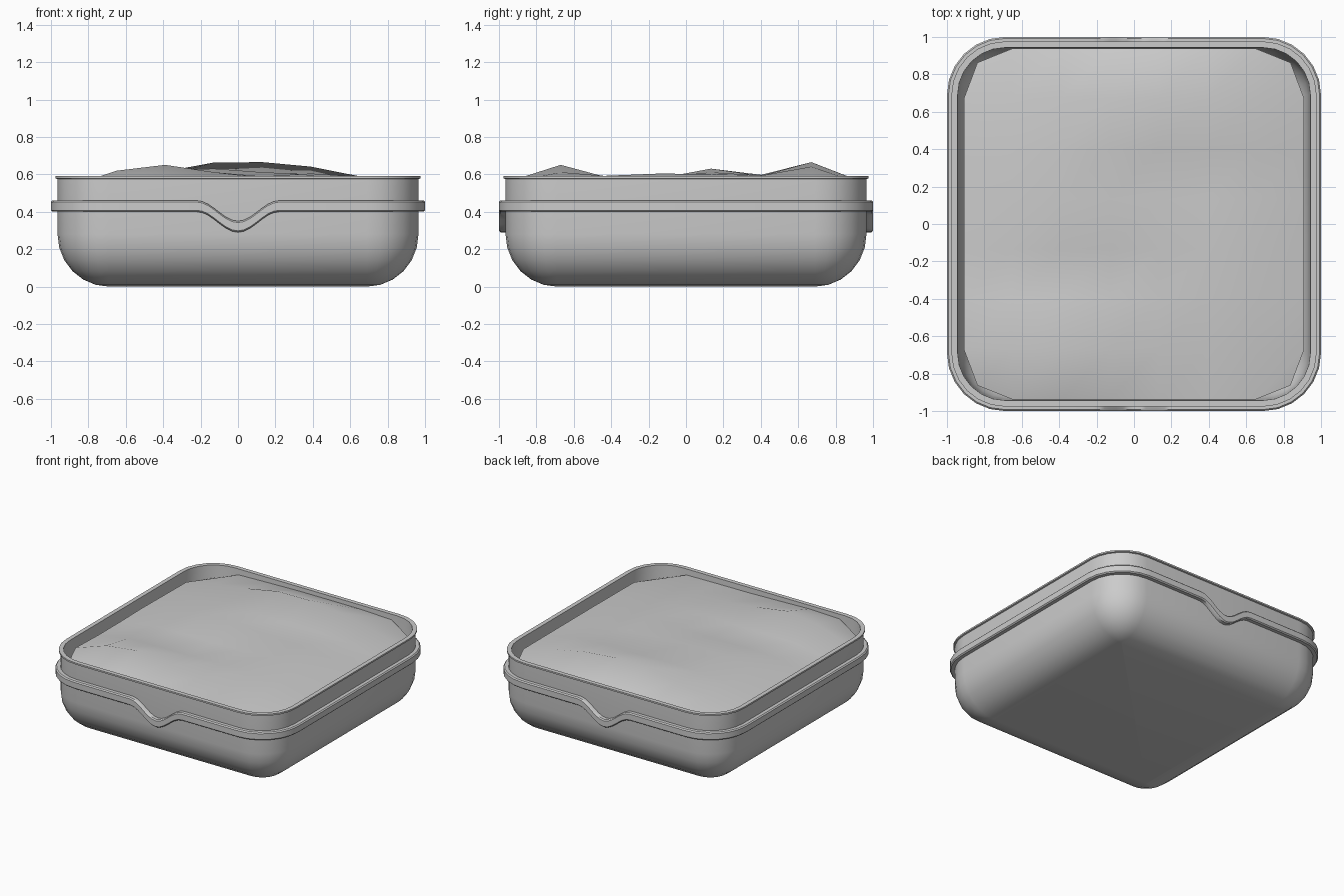
import bpy, bmesh, math

if "Cube" in bpy.data.objects:
    bpy.data.objects.remove(bpy.data.objects["Cube"])

CORE = 0.69      # half size of the flat bottom; corner arcs are centred here
SEG = 6          # segments per rounded corner
DIP_W, DIP_D = 0.22, 0.11


def ring(half, z, front_xs=(), dip=0.0):
    """Rounded square, counter-clockwise, optional extra points on front/back."""
    r = half - CORE
    pts = []
    for k, (sx, sy) in enumerate([(1, 1), (-1, 1), (-1, -1), (1, -1)]):
        for i in range(SEG + 1):
            a = math.radians(90 * k + 90 * i / SEG)
            pts.append((sx * CORE + r * math.cos(a), sy * CORE + r * math.sin(a), z))
        if k in (0, 2):
            for x in front_xs:
                x = -x if k == 0 else x
                drop = dip * 0.5 * (1 + math.cos(math.pi * x / DIP_W))
                pts.append((x, sy * half, z - drop))
    return pts


def loft(name, rings, cap=False, closed=False, angle=35):
    bm = bmesh.new()
    loops = [[bm.verts.new(p) for p in r] for r in rings]
    pairs = list(zip(loops, loops[1:]))
    if closed:
        pairs.append((loops[-1], loops[0]))
    for a, b in pairs:
        n = len(a)
        for i in range(n):
            j = (i + 1) % n
            bm.faces.new((a[i], a[j], b[j], b[i]))
    if cap:
        bm.faces.new(loops[0][::-1])
        bm.faces.new(loops[-1])
    return finish(name, bm, angle)


def finish(name, bm, angle):
    bmesh.ops.recalc_face_normals(bm, faces=bm.faces)
    me = bpy.data.meshes.new(name)
    bm.to_mesh(me)
    bm.free()
    ob = bpy.data.objects.new(name, me)
    bpy.context.collection.objects.link(ob)
    bpy.ops.object.select_all(action='DESELECT')
    ob.select_set(True)
    bpy.context.view_layer.objects.active = ob
    bpy.ops.object.shade_smooth_by_angle(angle=math.radians(angle))
    return ob


# Tray: rounded outer shell, small lip, inner wall and inner floor
def bowl(half, z0, height):
    r = half - CORE
    out = []
    for i in range(7):
        a = math.radians(90 * i / 6)
        out.append((CORE + max(r * math.sin(a), 0.002), z0 + height * (1 - math.cos(a))))
    return out


profile = bowl(0.965, 0.0, 0.28)
profile += [(0.965, 0.575), (0.976, 0.578), (0.976, 0.59), (0.943, 0.59)]
profile += bowl(0.935, 0.03, 0.25)[::-1]
loft("tray", [ring(h, z) for h, z in profile], cap=True)

# Band around the tray, dipping into a tongue at the front and back
xs = [DIP_W * (i / 7 - 1) for i in range(15)]
band = [(0.955, 0.40), (0.992, 0.40), (1.0, 0.408), (1.0, 0.452),
        (0.992, 0.46), (0.955, 0.46)]
loft("band", [ring(h, z, xs, DIP_D) for h, z in band], closed=True, angle=40)

# Filling: coarse uneven surface with clipped corners
BUMPS = [(-0.42, -0.72, 0.34, 0.17, 0.085), (0.0, 0.69, 0.42, 0.17, 0.10),
         (0.45, 0.62, 0.2, 0.25, 0.03), (-0.2, 0.18, 0.45, 0.2, 0.06),
         (0.45, -0.05, 0.25, 0.2, 0.035), (0.3, -0.45, 0.3, 0.18, 0.02)]
N = 7
bm = bmesh.new()
grid = []
for j in range(N + 1):
    row = []
    for i in range(N + 1):
        u, v = 2 * i / N - 1, 2 * j / N - 1
        x, y = 0.91 * u, 0.938 * v
        if abs(u) == 1 and abs(v) == 1:
            x, y = x * 0.92, y * 0.92
        z = 0.575 - 0.05 * abs(u) ** 8 - 0.025 * abs(v) ** 8
        for bx, by, sx, sy, h in BUMPS:
            z += h * math.exp(-((x - bx) / sx) ** 2 - ((y - by) / sy) ** 2)
        if abs(v) == 1:
            z = min(z, 0.565)
        row.append(bm.verts.new((x, y, z)))
    grid.append(row)
for j in range(N):
    for i in range(N):
        bm.faces.new((grid[j][i], grid[j][i + 1], grid[j + 1][i + 1], grid[j + 1][i]))
finish("filling", bm, 60)
